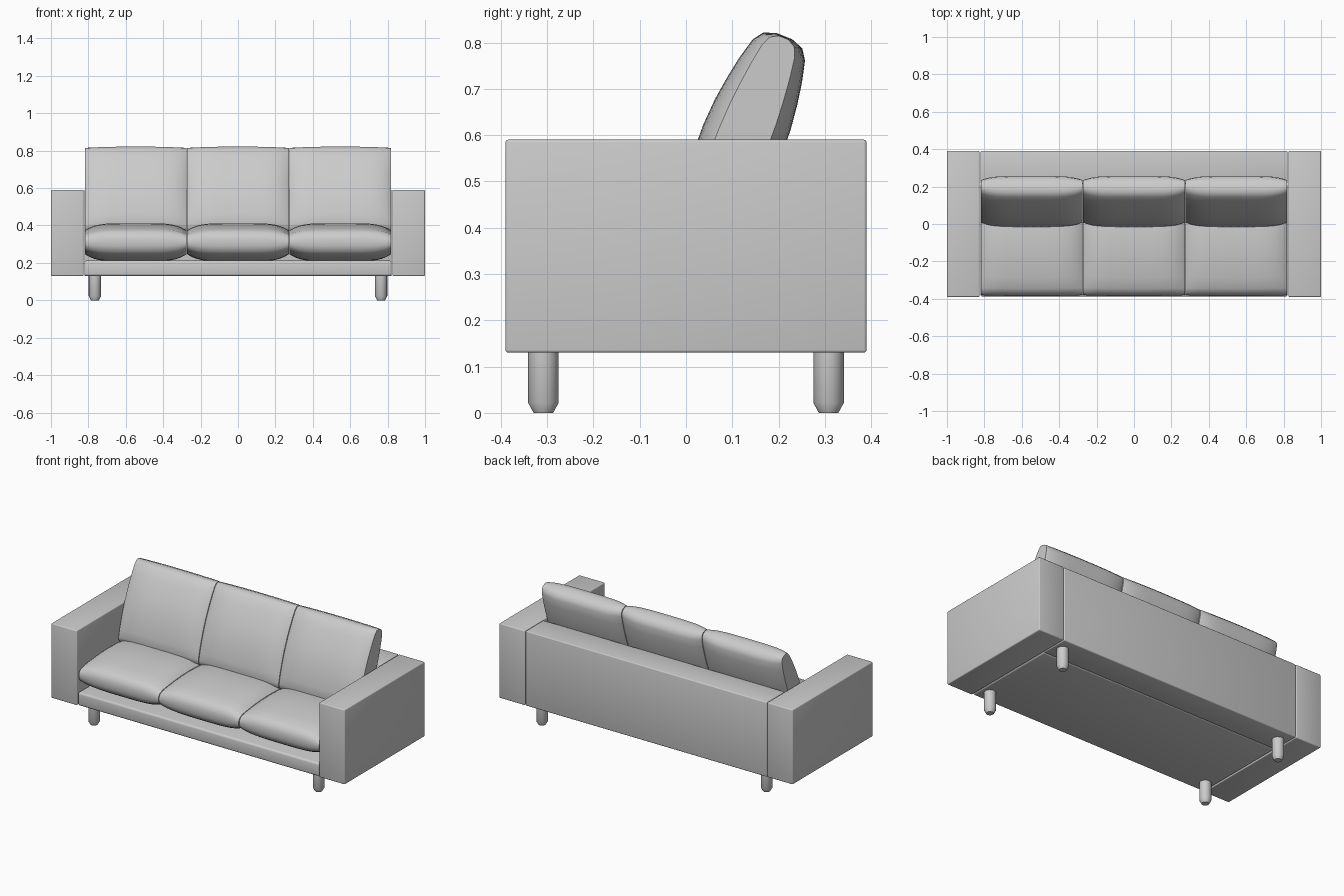
import bpy, bmesh, math
from mathutils import Matrix, Vector

if "Cube" in bpy.data.objects:
    bpy.data.objects.remove(bpy.data.objects["Cube"])


def finish(name, bm, angle=40):
    bmesh.ops.recalc_face_normals(bm, faces=bm.faces[:])
    me = bpy.data.meshes.new(name)
    bm.to_mesh(me)
    bm.free()
    me.polygons.foreach_set("use_smooth", [True] * len(me.polygons))
    me.set_sharp_from_angle(angle=math.radians(angle))
    ob = bpy.data.objects.new(name, me)
    bpy.context.collection.objects.link(ob)
    return ob


def box(name, lo, hi, bevel):
    lo, hi = Vector(lo), Vector(hi)
    bm = bmesh.new()
    bmesh.ops.create_cube(bm, size=1, matrix=Matrix.Translation((lo + hi) / 2)
                          @ Matrix.Diagonal((*(hi - lo), 1)))
    bmesh.ops.bevel(bm, geom=bm.edges[:], offset=bevel, segments=3,
                    profile=0.5, affect='EDGES')
    return finish(name, bm)


# Quarter of the pillow cross-section: (along the length, thickness), normalised
QUARTER = [(0, 1), (.25, .97), (.47, .895), (.67, .8), (.86, .67), (.95, .5), (.99, .2)]
HALF = QUARTER + [(a, -b) for a, b in reversed(QUARTER)]
SECTION = HALF + [(-a, b) for a, b in HALF[-2:0:-1]]


def pillow(name, width, half_len, half_thick, matrix):
    """Pillow lofted along x; thinner towards its flat ends."""
    bm = bmesh.new()
    rings, n = [], 20
    for i in range(n + 1):
        u = -math.cos(math.pi * i / n)
        f = 1 - 0.38 * abs(u) ** 5
        g = 1 - 0.015 * u * u
        rings.append([bm.verts.new(matrix @ Vector((u * width / 2, a * half_len * g,
                                                    b * half_thick * f)))
                      for a, b in SECTION])
    m = len(SECTION)
    for r0, r1 in zip(rings, rings[1:]):
        for j in range(m):
            bm.faces.new((r0[j], r0[(j + 1) % m], r1[(j + 1) % m], r1[j]))
    bm.faces.new(rings[0])
    bm.faces.new(rings[-1])
    return finish(name, bm, 50)


# Frame: arms, base, back
for side, s in (("left", -1), ("right", 1)):
    xs = sorted((s * 0.825, s * 1.0))
    box(side + "_arm", (xs[0], -0.39, 0.13), (xs[1], 0.39, 0.59), 0.006)
box("base", (-0.822, -0.388, 0.13), (0.822, 0.215, 0.212), 0.012)
box("back_panel", (-0.822, 0.215, 0.13), (0.822, 0.39, 0.59), 0.006)

# Seat and back cushions
for i, label in enumerate(("left", "middle", "right")):
    x = (i - 1) * 0.547
    pillow(label + "_seat_cushion", 0.543, 0.303, 0.102,
           Matrix.Translation((x, -0.085, 0.31)))
    pillow(label + "_back_cushion", 0.543, 0.247, 0.091,
           Matrix.Translation((x, 0.121, 0.587)) @ Matrix.Rotation(math.radians(68), 4, 'X'))

# Legs with a tapered foot
for xn, x in (("left", -0.765), ("right", 0.765)):
    for yn, y in (("front", -0.308), ("back", 0.308)):
        bm = bmesh.new()
        rings = []
        for r, z in ((0.021, 0), (0.033, 0.022), (0.033, 0.135)):
            rings.append([bm.verts.new((x + r * math.cos(k * math.pi / 8),
                                        y + r * math.sin(k * math.pi / 8), z))
                          for k in range(16)])
        for r0, r1 in zip(rings, rings[1:]):
            for k in range(16):
                bm.faces.new((r0[k], r0[(k + 1) % 16], r1[(k + 1) % 16], r1[k]))
        bm.faces.new(rings[0])
        bm.faces.new(rings[-1])
        finish(f"{yn}_{xn}_leg", bm, 30)
